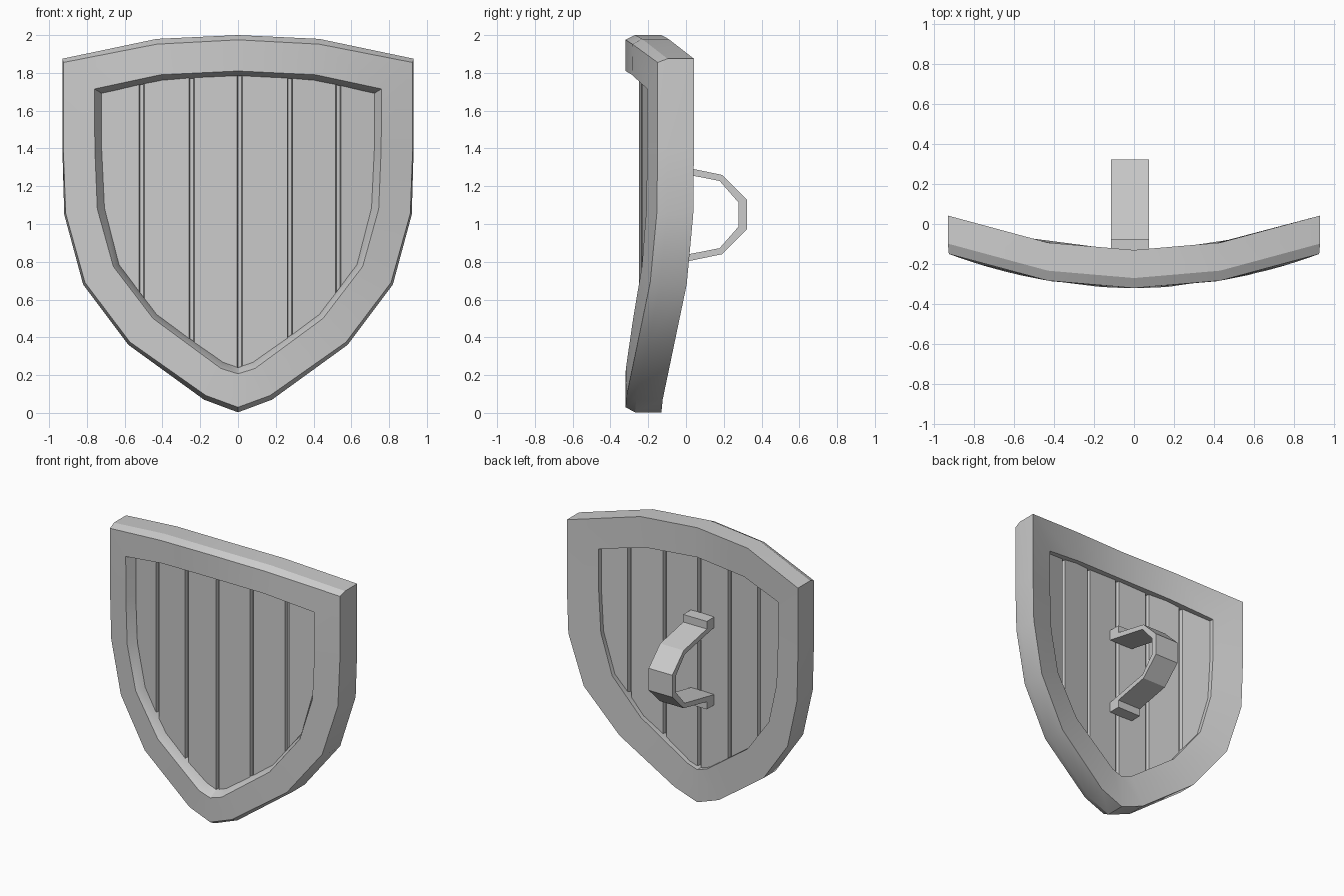
import bpy, bmesh, math

cube = bpy.data.objects.get("Cube")
if cube:
    bpy.data.objects.remove(cube, do_unlink=True)

GREY = (0.6, 0.6, 0.6, 1.0)
mat = bpy.data.materials.new("plain_grey")
mat.use_nodes = True
mat.diffuse_color = GREY
mat.node_tree.nodes["Principled BSDF"].inputs["Base Color"].default_value = GREY


def bend(x):
    """Backward sweep of the curved shield at a given x."""
    return 0.172 * (abs(x) / 0.93) ** 2


def finish(name, bm):
    bmesh.ops.recalc_face_normals(bm, faces=bm.faces)
    mesh = bpy.data.meshes.new(name)
    bm.to_mesh(mesh)
    bm.free()
    mesh.materials.append(mat)
    obj = bpy.data.objects.new(name, mesh)
    bpy.context.collection.objects.link(obj)
    bpy.ops.object.select_all(action='DESELECT')
    obj.select_set(True)
    bpy.context.view_layer.objects.active = obj
    bpy.ops.object.shade_smooth_by_angle(angle=math.radians(25))
    return obj


def loft(bm, rings, close):
    """Join rings of vertices with quads, optionally last to first."""
    pairs = list(zip(rings, rings[1:]))
    if close:
        pairs.append((rings[-1], rings[0]))
    for a, b in pairs:
        n = len(a)
        for i in range(n):
            j = (i + 1) % n
            bm.faces.new((a[i], a[j], b[j], b[i]))


# Half outlines (x, z), from top centre round to bottom tip
outer = [(0, 2.0), (.43, 1.98), (.93, 1.875), (.93, 1.4), (.92, 1.05),
         (.82, .68), (.58, .36), (.18, .07), (0, .003)]
front_outer = [(0, 1.975), (.43, 1.952), (.925, 1.855), (.925, 1.4), (.912, 1.055),
               (.81, .69), (.572, .375), (.17, .092), (0, .03)]
front_inner = [(0, 1.81), (.41, 1.79), (.76, 1.715), (.758, 1.4), (.745, 1.08),
               (.66, .775), (.45, .5), (.09, .235), (0, .207)]
back_inner = [(0, 1.785), (.4, 1.762), (.722, 1.692), (.722, 1.4), (.707, 1.085),
              (.63, .785), (.43, .52), (.08, .268), (0, .24)]

# Frame: closed loft through the section of the rim
bm = bmesh.new()
rings = []
for half, y in ((outer, -.13), (outer, -.27), (front_outer, -.32),
                (front_inner, -.32), (back_inner, -.25), (back_inner, -.13)):
    loop = half + [(-x, z) for x, z in half[-2:0:-1]]
    rings.append([bm.verts.new((x, y + bend(x), z)) for x, z in loop])
loft(bm, rings, True)
finish("frame", bm)

# Planks: board panel grooved on both sides, its edge hidden in the frame
middle = [((a[0] + b[0]) / 2, (a[1] + b[1]) / 2) for a, b in zip(outer, back_inner)]


def height_at(x, path):
    for (xa, za), (xb, zb) in zip(path, path[1:]):
        if min(xa, xb) <= abs(x) <= max(xa, xb) and xa != xb:
            return za + (zb - za) * (abs(x) - xa) / (xb - xa)
    return path[0][1]


stations = [(-.8, 0)]
for g in (-.51, -.245, .01, .275, .53):
    stations += [(g - .014, 0), (g - .009, .026), (g + .009, .026), (g + .014, 0)]
stations.append((.8, 0))

bm = bmesh.new()
rings = []
for x, depth in stations:
    top, low = height_at(x, middle[:3]), height_at(x, middle[4:])
    front, back = -.25 + depth + bend(x), -.165 - depth + bend(x)
    rings.append([bm.verts.new((x, y, z)) for y, z in
                  ((front, low), (front, top), (back, top), (back, low))])
loft(bm, rings, False)
bm.faces.new(rings[0])
bm.faces.new(rings[-1])
finish("planks", bm)

# Handle: angular grip with a flange at each end, mirrored about its middle
MID = 1.05
grip_outer = [(-.165, 1.37), (-.075, 1.37), (-.075, 1.315), (.19, 1.26), (.322, 1.13)]
grip_inner = [(.277, 1.115), (.178, 1.228), (-.165, 1.295)]


def flip(points):
    return [(y, 2 * MID - z) for y, z in reversed(points)]


profile = grip_outer + flip(grip_outer) + flip(grip_inner) + grip_inner
bm = bmesh.new()
sides = [[bm.verts.new((x, y, z)) for y, z in profile] for x in (-.115, .075)]
loft(bm, sides, False)
for side in sides:
    bm.faces.new(side)
finish("handle", bm)
